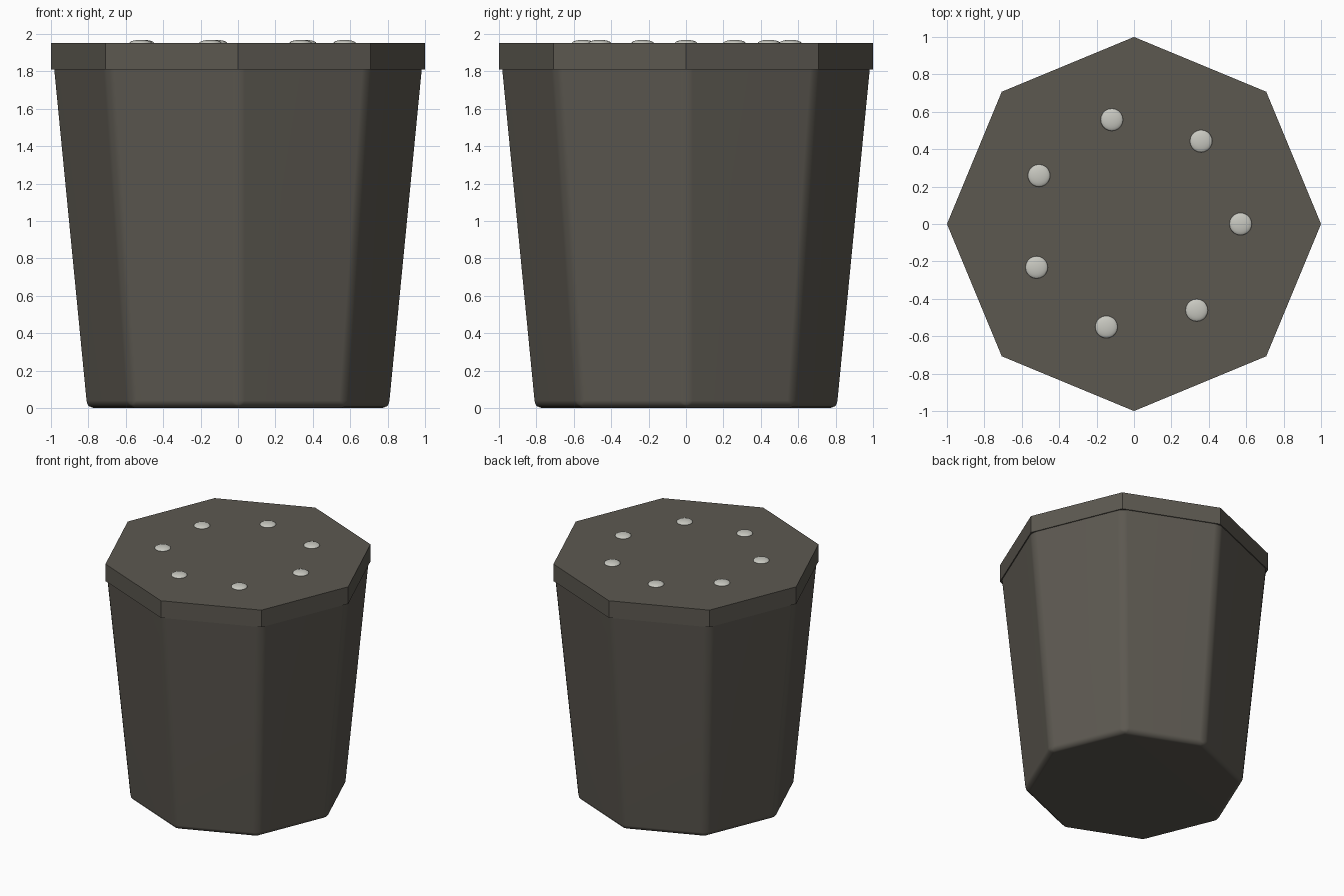
import bpy
import bmesh
from math import cos, sin, radians

cube = bpy.data.objects.get("Cube")
if cube:
    bpy.data.objects.remove(cube, do_unlink=True)


def make_material(name, color):
    mat = bpy.data.materials.new(name)
    mat.use_nodes = True
    mat.diffuse_color = (*color, 1)
    mat.node_tree.nodes["Principled BSDF"].inputs["Base Color"].default_value = (*color, 1)
    return mat


dark = make_material("dark_brown_grey", (0.107, 0.098, 0.081))
pale = make_material("pale_grey", (0.58, 0.58, 0.53))


def octagon_prism(name, r_bottom, r_top, z_bottom, z_top, mat):
    bpy.ops.mesh.primitive_cone_add(
        vertices=8, radius1=r_bottom, radius2=r_top, depth=z_top - z_bottom,
        location=(0, 0, (z_bottom + z_top) / 2))
    obj = bpy.context.object
    obj.name = name
    obj.data.materials.append(mat)
    return obj


# Tapered body with rounded corners and base edge
body = octagon_prism("body", 0.816, 0.996, 0, 1.85, dark)
bm = bmesh.new()
bm.from_mesh(body.data)
top = max(v.co.z for v in bm.verts)
soft = [e for e in bm.edges if min(v.co.z for v in e.verts) < top - 0.01]
bmesh.ops.bevel(bm, geom=soft, offset=0.04, segments=3, profile=0.5, affect="EDGES")
bm.to_mesh(body.data)
bm.free()
bpy.ops.object.shade_smooth_by_angle(angle=radians(45))
normals = body.modifiers.new("even_normals", "WEIGHTED_NORMAL")
normals.keep_sharp = True

# Flat lid with a crisp edge
octagon_prism("lid", 1, 1, 1.81, 1.95, dark)

# Ring of low domed studs
for i in range(7):
    a = radians(51 * i)
    bpy.ops.mesh.primitive_uv_sphere_add(
        segments=20, ring_count=12, radius=0.06,
        location=(0.57 * cos(a), 0.57 * sin(a), 1.95))
    stud = bpy.context.object
    stud.name = f"stud_{i + 1}"
    stud.scale.z = 0.3
    stud.data.materials.append(pale)
    bpy.ops.object.shade_smooth_by_angle(angle=radians(40))
